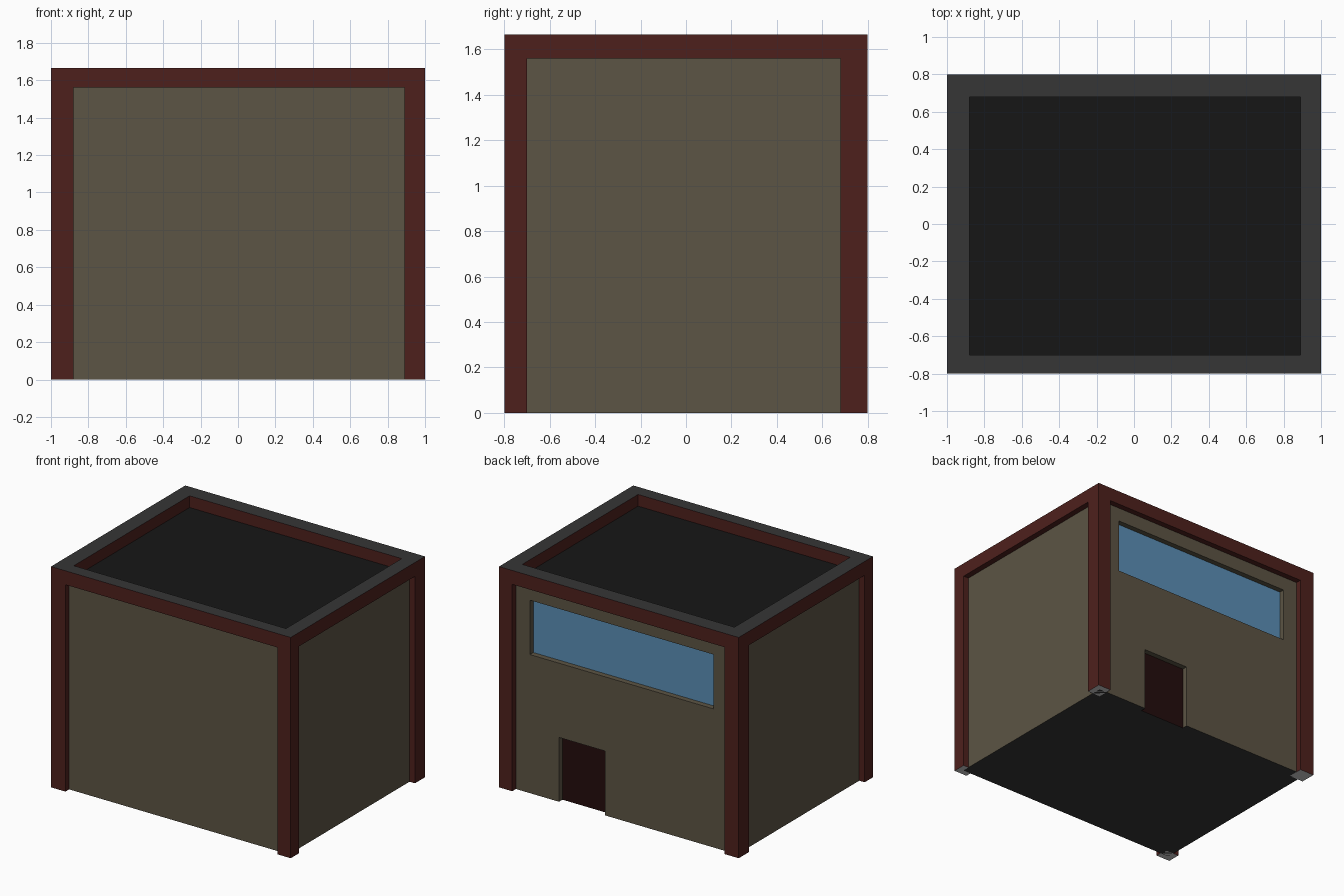
import bpy, bmesh
from mathutils import Vector

if "Cube" in bpy.data.objects:
    bpy.data.objects.remove(bpy.data.objects["Cube"])


def mat(name, r, g, b):
    m = bpy.data.materials.new(name)
    m.diffuse_color = (r, g, b, 1)
    m.use_nodes = True
    m.node_tree.nodes["Principled BSDF"].inputs["Base Color"].default_value = m.diffuse_color
    return m


RED = mat("frame_red", 0.076, 0.0145, 0.012)
TAN = mat("wall_tan", 0.107, 0.089, 0.058)
BLUE = mat("glass_blue", 0.105, 0.275, 0.468)
DARK = mat("door_dark", 0.017, 0.004, 0.004)
BLACK = mat("roof_black", 0.008, 0.008, 0.008)
GREY = mat("floor_grey", 0.037, 0.037, 0.037)


def box(name, xs, ys, zs, side, top=None, bottom=None):
    """Box from ranges, with optional top and bottom face materials."""
    bm = bmesh.new()
    bmesh.ops.create_cube(bm, size=1)
    lo, hi = (Vector(p) for p in zip(xs, ys, zs))
    for v in bm.verts:
        v.co = (lo + hi) / 2 + v.co * (hi - lo)
    bm.normal_update()
    for f in bm.faces:
        f.material_index = 1 if f.normal.z > 0.5 else 2 if f.normal.z < -0.5 else 0
    me = bpy.data.meshes.new(name)
    bm.to_mesh(me)
    bm.free()
    for m in (side, top or side, bottom or side):
        me.materials.append(m)
    ob = bpy.data.objects.new(name, me)
    bpy.context.collection.objects.link(ob)
    return ob


def cut(ob, name, xs, ys, zs, m):
    """Subtract a hidden box from an object."""
    cutter = box(name, xs, ys, zs, m)
    cutter.hide_render = True
    cutter.hide_set(True)
    cutter.display_type = 'WIRE'
    mod = ob.modifiers.new(name, 'BOOLEAN')
    mod.operation = 'DIFFERENCE'
    mod.solver = 'EXACT'
    mod.material_mode = 'TRANSFER'
    mod.object = cutter


OPEN_X, OPEN_Y, BEAM_Z = (-0.88, 0.89), (-0.70, 0.68), 1.56
WIN_X, WIN_Z = (-0.76, 0.773), (1.045, 1.455)
DOOR_X, DOOR_TOP = (0.145, 0.53), 0.485
WALL_Y, PANEL_Y = 0.756, 0.715

# Corner posts and top ring, carved from one block
frame = box("frame", (-1, 1), (-0.8, 0.8), (0, 1.665), RED, bottom=GREY)
cut(frame, "side_opening_cutter", (-2, 2), OPEN_Y, (-1, BEAM_Z), RED)
cut(frame, "front_opening_cutter", OPEN_X, (-2, 2), (-1, BEAM_Z), RED)
cut(frame, "roof_opening_cutter", OPEN_X, OPEN_Y, (-1, 3), RED)

# Wall block with sunken roof, floor and back openings
walls = box("walls", (-0.955, 0.955), (-0.756, WALL_Y), (0, 1.577), TAN, BLACK, GREY)
cut(walls, "window_cutter", WIN_X, (PANEL_Y - 0.005, 1), WIN_Z, TAN)
cut(walls, "door_cutter", DOOR_X, (PANEL_Y - 0.005, 1), (-1, DOOR_TOP), TAN)

# Window glass and door leaf at the back of their recesses
box("window_glass", WIN_X, (PANEL_Y - 0.005, PANEL_Y), WIN_Z, BLUE)
box("door", DOOR_X, (PANEL_Y - 0.005, PANEL_Y), (0, DOOR_TOP), DARK, bottom=GREY)
